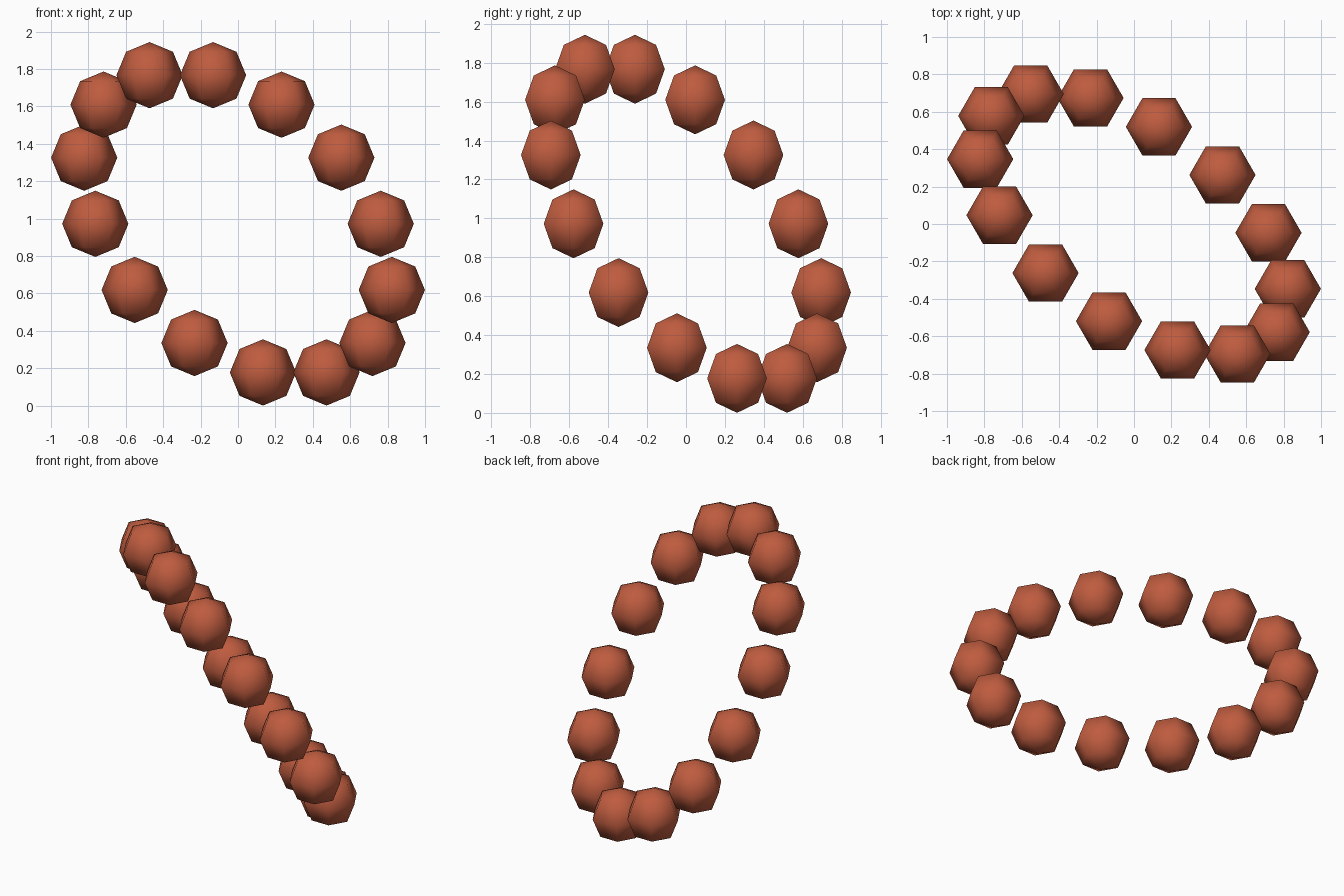
import bpy, bmesh
from math import sin, cos, pi
from mathutils import Vector

if "Cube" in bpy.data.objects:
    bpy.data.objects.remove(bpy.data.objects["Cube"])

COUNT, BEAD_R = 14, 0.177
CENTRE = Vector((0, 0, 0.972))
# two perpendicular radii of the tilted ring
U = Vector((0.763, -0.578, 0))
V = Vector((-0.311, -0.401, 0.815))

clay = bpy.data.materials.new("terracotta")
clay.diffuse_color = (0.52, 0.107, 0.05, 1)
clay.use_nodes = True
clay.node_tree.nodes["Principled BSDF"].inputs["Base Color"].default_value = clay.diffuse_color

# bead: half-octagon profile spun into six sides, corners on the x axis
bm = bmesh.new()
pts = [bm.verts.new((BEAD_R * sin(i * pi / 4), 0, BEAD_R * cos(i * pi / 4))) for i in range(5)]
edges = [bm.edges.new(p) for p in zip(pts, pts[1:])]
bmesh.ops.spin(bm, geom=pts + edges, axis=(0, 0, 1), cent=(0, 0, 0), angle=2 * pi, steps=6)
bmesh.ops.remove_doubles(bm, verts=bm.verts[:], dist=1e-4)
bmesh.ops.recalc_face_normals(bm, faces=bm.faces[:])
for f in bm.faces:
    f.smooth = True
mesh = bpy.data.meshes.new("bead")
bm.to_mesh(mesh)
bm.free()
mesh.materials.append(clay)

# ring of beads
for k in range(COUNT):
    t = 2 * pi * k / COUNT
    bead = bpy.data.objects.new(f"bead_{k + 1}", mesh)
    bead.location = CENTRE + U * cos(t) + V * sin(t)
    bpy.context.collection.objects.link(bead)
